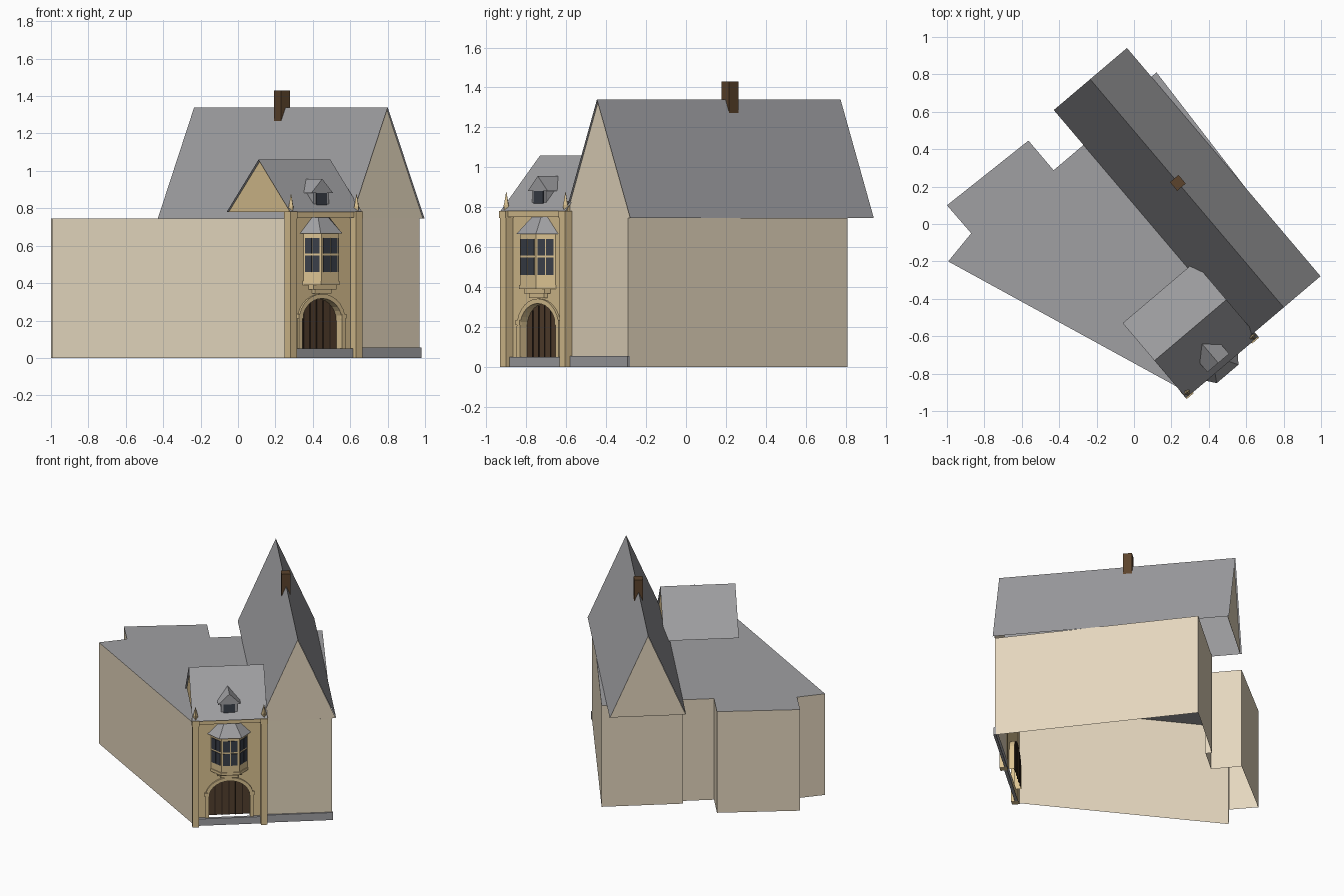
import bpy, bmesh, math
from mathutils import Matrix, Vector

if "Cube" in bpy.data.objects:
    bpy.data.objects.remove(bpy.data.objects["Cube"])

# The house is modelled square to its own axes (a = along the facade,
# b = depth, z = up) and every object is turned into place.
TURN = Matrix.Rotation(math.radians(40.3), 4, 'Z')


def mat(name, rgb):
    m = bpy.data.materials.new(name)
    m.diffuse_color = (*[(c / 255) ** 2.2 for c in rgb], 1)
    m.use_nodes = True
    m.node_tree.nodes["Principled BSDF"].inputs["Base Color"].default_value = m.diffuse_color
    return m


CREAM = mat("cream render", (227, 213, 188))
STONE = mat("yellow stone", (218, 193, 144))
SLATE = mat("grey slate", (158, 158, 161))
WOOD = mat("dark wood", (84, 65, 49))
SEAM = mat("plank seam", (52, 41, 33))
GLASS = mat("dark glass", (60, 65, 74))
BRICK = mat("brown brick", (92, 69, 48))


def finish(name, bm, mats, rule=None):
    bmesh.ops.recalc_face_normals(bm, faces=bm.faces)
    if rule:
        for f in bm.faces:
            f.material_index = rule(f.normal)
    me = bpy.data.meshes.new(name)
    bm.to_mesh(me)
    bm.free()
    for m in mats:
        me.materials.append(m)
    ob = bpy.data.objects.new(name, me)
    ob.matrix_world = TURN
    bpy.context.collection.objects.link(ob)
    return ob


def prism(name, pts, lo, hi, mats, axis='z', rule=None, caps=(1, 1), skip=()):
    """Extrude a 2D profile along axis a, b or z; caps and sides can be left open."""
    place = {'z': lambda p, t: (p[0], p[1], t),
             'b': lambda p, t: (p[0], t, p[1]),
             'a': lambda p, t: (t, p[0], p[1])}[axis]
    bm = bmesh.new()
    v0 = [bm.verts.new(place(p, lo)) for p in pts]
    v1 = [bm.verts.new(place(p, hi)) for p in pts]
    n = len(pts)
    for cap, v in zip(caps, (v0[::-1], v1)):
        if cap:
            bm.faces.new(v)
    for i in range(n):
        if i not in skip:
            bm.faces.new((v0[i], v0[(i + 1) % n], v1[(i + 1) % n], v1[i]))
    return finish(name, bm, mats, rule)


def sheet(name, pts, b, m):
    """Flat upright face parallel to the facade."""
    bm = bmesh.new()
    bm.faces.new([bm.verts.new((p[0], b, p[1])) for p in pts])
    return finish(name, bm, [m])


def box(name, a0, a1, b0, b1, z0, z1, m):
    return prism(name, [(a0, b0), (a1, b0), (a1, b1), (a0, b1)], z0, z1, [m])


def loft(name, low, high, z0, z1, m):
    """Solid between two plan outlines at two heights."""
    bm = bmesh.new()
    v0 = [bm.verts.new((*p, z0)) for p in low]
    v1 = [bm.verts.new((*p, z1)) for p in high]
    bm.faces.new(v0)
    bm.faces.new(v1)
    for i in range(len(low)):
        j = (i + 1) % len(low)
        bm.faces.new((v0[i], v0[j], v1[j], v1[i]))
    return finish(name, bm, [m])


def gable_roof(name, left, ridge, right, z0, z1, lo, hi, axis, wall, inset):
    """Open slate shell with gable walls set slightly in from both ends."""
    tri = [(right, z0), (ridge, z1), (left, z0)]
    prism(name + "_slopes", tri, lo, hi, [SLATE], axis, caps=(0, 0), skip=(2,))
    inner = [(right - .003, z0), (ridge, z1 - .006), (left + .003, z0)]
    for t, d in ((lo, inset), (hi, -inset)):
        prism(name + "_gable", inner, t + d, t + d * 1.1, [wall], axis)


# Body: irregular flat-topped shell, open below and behind the facade
prism("house_body", [(-.887, .49), (-.375, -.845), (.10, -.845),
                     (.552, -.849), (.616, .54), (.07, .54), (.07, .497),
                     (-.142, .497), (-.142, .705), (-.698, .723), (-.696, .525)],
      0, .745, [CREAM, SLATE], 'z', lambda n: int(abs(n.z) > .9), caps=(0, 1), skip=(1,))

# Roofs and chimney
gable_roof("main_roof", .067, .322, .58, .745, 1.34, -.858, .742, 'b', CREAM, .01)
gable_roof("porch_roof", -.89, -.628, -.365, .78, 1.06, -.389, .115, 'a', STONE, .012)
box("chimney", .291, .351, -.014, .046, 1.25, 1.43, BRICK)

# Entrance facade with an arched opening
C = -.137
FB = -.845


def arch(hw, spring, rise, base, n=14):
    return ([(C + hw, base)] +
            [(C + hw * math.cos(math.pi * i / n), spring + rise * math.sin(math.pi * i / n))
             for i in range(n + 1)] + [(C - hw, base)])


door = arch(.138, .20, .118, .05)
sheet("facade", [(-.38, .05), (-.38, .78), (.105, .78), (.105, .05)] + door, FB, STONE)
sheet("facade_foot", [(-.38, 0), (-.38, .05), (.105, .05), (.105, 0)], FB, STONE)
last = len(door) - 1
prism("door_reveal", door, FB, FB + .035, [STONE], 'b', caps=(0, 0), skip=(last,))
sheet("door", door, FB + .034, WOOD)
for i in range(-2, 3):
    x = C + i * .046
    top = .20 + .118 * math.sqrt(1 - (i * .046 / .138) ** 2) - .005
    box("plank_seam", x - .003, x + .003, FB + .03, FB + .036, .05, top, SEAM)

# Arch moulding: ring between two arches
outer = arch(.163, .20, .142, .05)
bm = bmesh.new()
rows = [[bm.verts.new((p[0], b, p[1])) for p in prof]
        for prof, b in ((outer, FB), (outer, FB - .013), (door, FB - .013), (door, FB))]
for k in range(4):
    r, s = rows[k], rows[(k + 1) % 4]
    for i in range(len(r) - 1):
        bm.faces.new((r[i], r[i + 1], s[i + 1], s[i]))
for i in (0, -1):
    bm.faces.new([r[i] for r in rows])
finish("arch_moulding", bm, [STONE])
for s in (-1, 1):
    x = C + s * .151
    box("arch_impost", x - .016, x + .016, FB - .017, FB, .21, .235, STONE)

# Pillars, caps and pinnacles at both ends
for x in (-.366, .093):
    box("pillar", x - .022, x + .022, -.892, -.84, 0, .745, STONE)
    box("pillar_cap", x - .025, x + .025, -.896, -.84, .745, .782, STONE)
    diamond = lambda r: [(x + r * math.cos(t * math.pi / 2), -.870 + r * math.sin(t * math.pi / 2))
                         for t in range(4)]
    loft("pinnacle_base", diamond(.011), diamond(.018), .775, .81, STONE)
    loft("pinnacle_spire", diamond(.016), diamond(.001), .81, .877, STONE)
box("cornice", -.345, .07, -.88, FB, .75, .78, STONE)

# Grey plinths
box("porch_plinth", -.345, .07, -.867, FB, 0, .05, SLATE)
box("main_plinth", .115, .558, -.858, -.84, 0, .055, SLATE)


# Oriel bay window
def bay(back, front, depth):
    return [(C - back, FB), (C - front, FB - depth),
            (C + front, FB - depth), (C + back, FB)]


body = bay(.122, .06, .076)
prism("oriel_body", body, .395, .665, [STONE])
loft("oriel_roof", bay(.145, .076, .09), bay(.06, .035, .02), .665, .752, SLATE)
prism("oriel_base", bay(.127, .064, .08), .39, .41, [STONE])
prism("oriel_corbel_upper", bay(.085, .08, .035), .367, .392, [STONE])
prism("oriel_corbel_lower", bay(.062, .058, .022), .345, .368, [STONE])
for i in range(3):
    p, q = Vector(body[i]), Vector(body[i + 1])
    d = q - p
    out = Vector((d.y, -d.x)).normalized() * .004
    for t0, t1 in ((.09, .47), (.53, .91)):
        for z0, z1 in ((.46, .547), (.559, .64)):
            r, s = p + d * t0, p + d * t1
            prism("oriel_pane", [r - out, r + out, s + out, s - out], z0, z1, [GLASS])

# Dormer
box("dormer_body", C - .055, C + .055, -.85, -.77, .80, .89, SLATE)
prism("dormer_roof", [(C - .076, .882), (C + .076, .882), (C, .957)], -.858, -.72, [SLATE], 'b')
box("dormer_window", C - .038, C + .038, -.854, -.849, .81, .882, GLASS)
